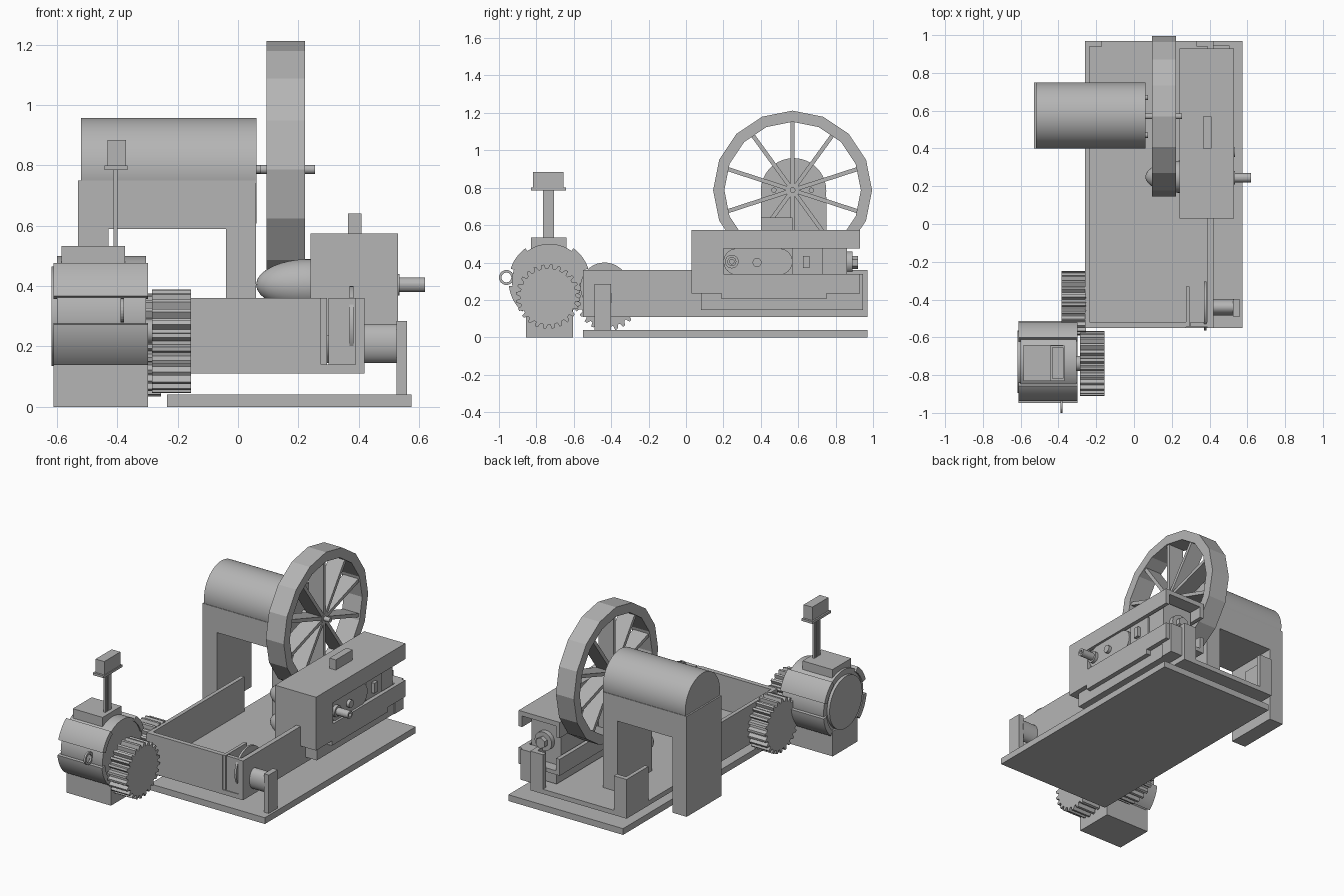
import bpy, bmesh, math
from math import cos, sin, radians, pi

cube = bpy.data.objects.get("Cube")
if cube:
    bpy.data.objects.remove(cube, do_unlink=True)

grey = bpy.data.materials.new("plain grey")
grey.use_nodes = True
grey.diffuse_color = (0.46, 0.46, 0.46, 1)
grey.node_tree.nodes["Principled BSDF"].inputs["Base Color"].default_value = grey.diffuse_color


def finish(name, bm, smooth=False):
    bmesh.ops.recalc_face_normals(bm, faces=bm.faces)
    mesh = bpy.data.meshes.new(name)
    bm.to_mesh(mesh)
    bm.free()
    mesh.materials.append(grey)
    obj = bpy.data.objects.new(name, mesh)
    bpy.context.collection.objects.link(obj)
    if smooth:
        bpy.ops.object.select_all(action='DESELECT')
        obj.select_set(True)
        bpy.context.view_layer.objects.active = obj
        bpy.ops.object.shade_smooth_by_angle(angle=radians(35))
    return obj


def box(name, x, y, z):
    """Box from (low, high) ranges."""
    bm = bmesh.new()
    bmesh.ops.create_cube(bm, size=1)
    for v in bm.verts:
        v.co = [r[0] + (c + 0.5) * (r[1] - r[0]) for c, r in zip(v.co, (x, y, z))]
    return finish(name, bm)


def prism(name, outline, x, smooth=False):
    """Extrude a (y, z) outline along x."""
    bm = bmesh.new()
    face = bm.faces.new([bm.verts.new((x[0], a, b)) for a, b in outline])
    new = bmesh.ops.extrude_face_region(bm, geom=[face])["geom"]
    bmesh.ops.translate(bm, vec=(x[1] - x[0], 0, 0),
                        verts=[v for v in new if isinstance(v, bmesh.types.BMVert)])
    return finish(name, bm, smooth)


def arc(y, z, r, a0, a1, n):
    return [(y + r * cos(radians(a0 + (a1 - a0) * i / n)),
             z + r * sin(radians(a0 + (a1 - a0) * i / n))) for i in range(n + 1)]


def disc(name, y, z, r, x, n=40, squash=1):
    pts = [(y + (a - y) * squash, b) for a, b in arc(y, z, r, 0, 360, n)[:-1]]
    return prism(name, pts, x, True)


def ring(name, y, z, r_out, r_in, x, n):
    """Square-section ring around the x axis."""
    bm = bmesh.new()
    loops = []
    for r, px in ((r_out, x[0]), (r_out, x[1]), (r_in, x[1]), (r_in, x[0])):
        loops.append([bm.verts.new((px, a, b)) for a, b in arc(y, z, r, 0, 360, n)[:-1]])
    for k in range(4):
        p, q = loops[k], loops[(k + 1) % 4]
        for i in range(n):
            j = (i + 1) % n
            bm.faces.new((p[i], p[j], q[j], q[i]))
    return finish(name, bm)


def gear(name, y, z, r, x, teeth=24, phase=0):
    pts = []
    for i in range(teeth):
        for f, rr in ((0, 0.87), (0.3, 0.87), (0.45, 1), (0.75, 1)):
            a = 2 * pi * (i + f + phase) / teeth
            pts.append((y + r * rr * cos(a), z + r * rr * sin(a)))
    return prism(name, pts, x)


# Base plate and open tray above it
box("base_plate", (-0.235, 0.575), (-0.55, 0.97), (0, 0.04))
box("tray_floor", (-0.26, 0.42), (-0.55, 0.97), (0.11, 0.14))
wall = (0.11, 0.36)
box("tray_front_wall", (-0.26, 0.275), (-0.55, -0.52), wall)
box("tray_front_panel", (0.3, 0.42), (-0.545, -0.52), wall)
box("tray_partition", (0.275, 0.295), (-0.545, -0.33), wall)
box("tray_left_wall", (-0.26, -0.235), (-0.55, 0.4), wall)
box("tray_left_back_wall", (-0.26, -0.235), (0.75, 0.97), wall)
box("tray_right_wall", (0.39, 0.42), (-0.55, 0.97), wall)
box("back_corner_left", (-0.26, -0.17), (0.94, 0.97), wall)
box("back_corner_right", (0.33, 0.42), (0.94, 0.97), wall)

# Side roller, its post and the thin blade
box("roller_post", (0.525, 0.56), (-0.49, -0.4), (0.04, 0.285))
disc("roller", -0.44, 0.21, 0.065, (0.42, 0.53), squash=0.68)
disc("thin_blade", -0.435, 0.27, 0.13, (0.37, 0.383))

# Drum on an arch-shaped frame
motor_y = (0.4, 0.75)
box("frame_outer_leg", (-0.53, -0.43), motor_y, (0.11, 0.6))
box("frame_inner_leg", (-0.04, 0.06), motor_y, (0.13, 0.6))
box("frame_beam", (-0.53, 0.06), motor_y, (0.59, 0.75))
disc("drum", 0.575, 0.783, 0.175, (-0.52, 0.062), 64)

# Spoked flywheel and shaft
wy, wz = 0.57, 0.787
ring("flywheel_rim", wy, wz, 0.425, 0.365, (0.095, 0.222), 16)
disc("flywheel_shaft", wy, wz, 0.015, (0.05, 0.255), 16)
disc("flywheel_hub", wy, wz, 0.03, (0.1, 0.215), 20)
for i in range(10):
    a = pi / 2 + i * pi / 5
    ca, sa, h = cos(a), sin(a), 0.011
    prism("spoke", [(wy + r * ca - t * sa, wz + r * sa + t * ca)
                    for r, t in ((0.02, -h), (0.375, -h), (0.375, h), (0.02, h))], (0.105, 0.212))
for side in (-1, 1):
    disc("drum_bolt", wy + side * 0.1, wz, 0.014, (0.055, 0.075), 12)

# Long housing: inverted channel, core and lower trough
box("housing_top", (0.24, 0.53), (0.03, 0.93), (0.545, 0.575))
box("housing_front", (0.24, 0.53), (0.03, 0.07), (0.235, 0.575))
box("housing_outer_lip", (0.505, 0.53), (0.03, 0.93), (0.475, 0.575))
box("housing_inner_lip", (0.24, 0.265), (0.03, 0.93), (0.475, 0.575))
box("housing_front_cheek", (0.505, 0.53), (0.03, 0.2), (0.235, 0.575))
box("housing_core", (0.28, 0.49), (0.06, 0.86), (0.235, 0.53))
box("trough_floor", (0.26, 0.53), (0.06, 0.93), (0.235, 0.26))
box("trough_outer_lip", (0.505, 0.53), (0.06, 0.93), (0.235, 0.34))
box("trough_inner_lip", (0.24, 0.265), (0.06, 0.93), (0.235, 0.34))
box("lower_block", (0.3, 0.5), (0.08, 0.875), (0.145, 0.24))
box("lower_end_plate", (0.42, 0.505), (0.86, 0.945), (0.145, 0.34))
box("lower_rail", (0.5, 0.53), (0.19, 0.75), (0.205, 0.235))
slot = arc(0.5, 0.405, 0.07, -90, 90, 12) + arc(0.27, 0.405, 0.07, 90, 270, 12)
prism("slot_plate", slot, (0.48, 0.515), True)
box("side_window_frame", (0.48, 0.505), (0.57, 0.73), (0.34, 0.475))
box("window_block", (0.5, 0.525), (0.625, 0.66), (0.37, 0.435))
disc("slot_stud", 0.38, 0.4, 0.024, (0.5, 0.535), 20)
disc("pipe_collar", 0.245, 0.405, 0.036, (0.5, 0.535), 24)
ring("pipe", 0.245, 0.405, 0.024, 0.012, (0.45, 0.62), 24)
box("top_lever", (0.365, 0.41), (0.4, 0.57), (0.575, 0.64))

# Hub on the back end of the housing
for name, r, y0, y1, n in (("end_flange", 0.06, 0.85, 0.89, 32), ("end_nut", 0.035, 0.88, 0.92, 6)):
    bm = bmesh.new()
    bmesh.ops.create_cone(bm, cap_ends=True, segments=n, radius1=r, radius2=r, depth=y1 - y0)
    for v in bm.verts:
        x, y, z = v.co
        v.co = (0.385 + x, (y0 + y1) / 2 + z, 0.4 + y)
    finish(name, bm, True)

# Rounded caps on the inner side of the housing
for name, z in (("upper_cap", 0.405), ("lower_cap", 0.225)):
    bm = bmesh.new()
    bmesh.ops.create_uvsphere(bm, u_segments=32, v_segments=16, radius=1)
    for v in bm.verts:
        v.co = (0.24 + v.co.x * 0.18, 0.25 + v.co.y * 0.085, z + v.co.z * 0.085)
    finish(name, bm, True)

# Front motor: core, wrap shells, foot and top plate
my, mz = -0.73, 0.3
mx = (-0.612, -0.298)
disc("front_motor_core", my, mz, 0.2, (-0.6, -0.305), 64)
disc("front_motor_end", my, mz, 0.165, (-0.618, -0.59), 64)
for a0, a1 in ((18, 54), (-48, -7), (126, 162), (187, 228)):
    shell = arc(my, mz, 0.218, a0, a1, 12) + arc(my, mz, 0.185, a1, a0, 12)
    prism("motor_shell", shell, mx, True)
box("motor_foot", mx, (-0.855, -0.605), (0, 0.16))
box("motor_top_plate", (-0.585, -0.375), (-0.83, -0.64), (0.47, 0.533))
ring("lifting_eye", -0.96, 0.32, 0.04, 0.026, (-0.39, -0.378), 24)

# Plunger standing on the motor
for i in range(4):
    y = -0.735 + (i - 1.5) * 0.016
    box("plunger_strip", (-0.412, -0.4), (y - 0.006, y + 0.006), (0.53, 0.79))
box("plunger_web", (-0.409, -0.403), (-0.76, -0.71), (0.53, 0.79))
box("plunger_flange", (-0.443, -0.367), (-0.83, -0.642), (0.785, 0.8))
box("plunger_head", (-0.433, -0.372), (-0.817, -0.655), (0.795, 0.885))

# Meshing gears
gear("drive_gear", -0.738, 0.218, 0.172, (-0.285, -0.155))
gear("driven_gear", -0.42, 0.205, 0.17, (-0.383, -0.255), phase=0.5)
disc("drive_axle", -0.738, 0.25, 0.04, (-0.31, -0.28), 24)
